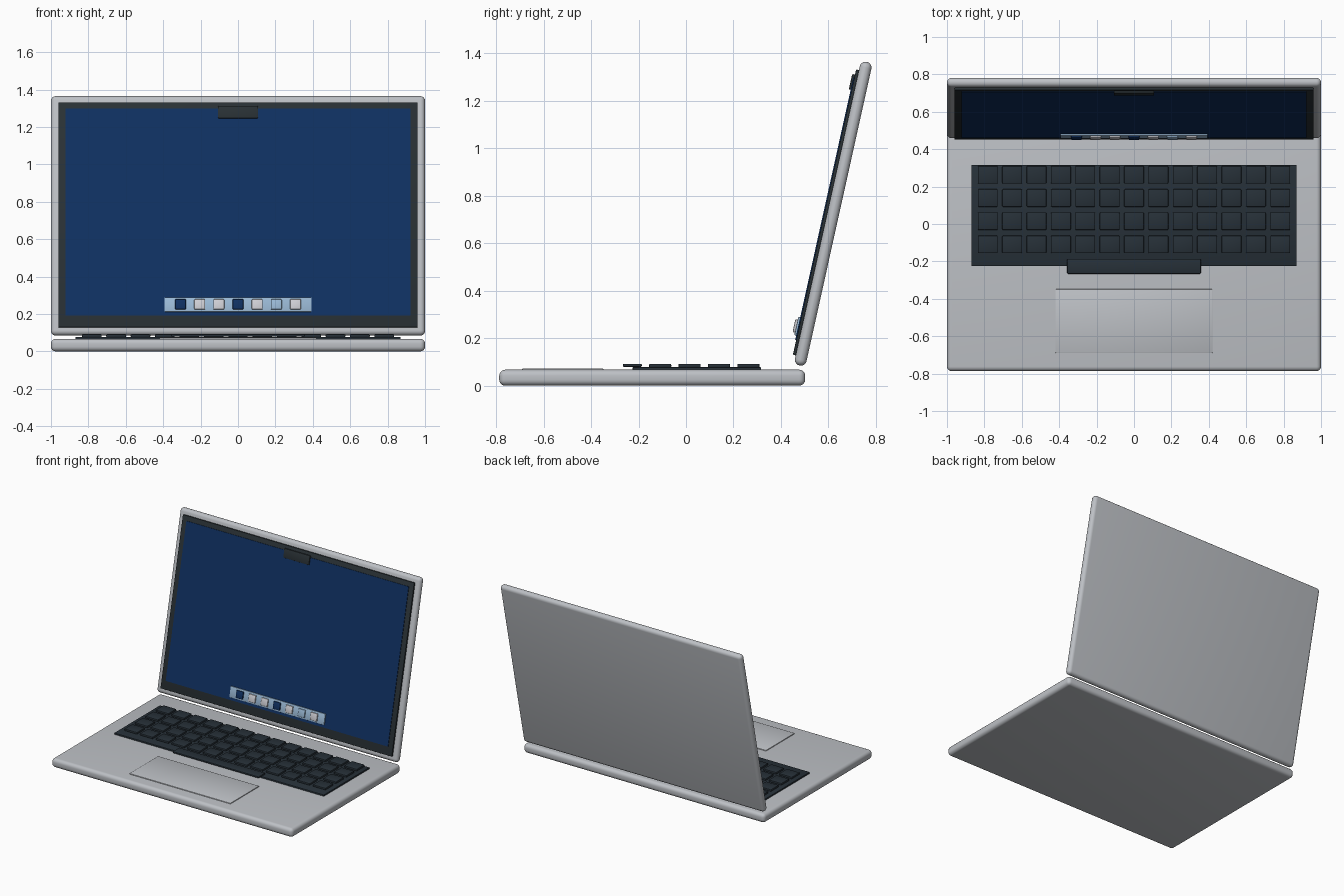
import bpy, math
from mathutils import Matrix

if "Cube" in bpy.data.objects:
    bpy.data.objects.remove(bpy.data.objects["Cube"])


def material(name, rgb):
    m = bpy.data.materials.new(name)
    m.diffuse_color = (*rgb, 1)
    m.use_nodes = True
    m.node_tree.nodes["Principled BSDF"].inputs["Base Color"].default_value = m.diffuse_color
    return m


SILVER = material("silver", (0.51, 0.53, 0.56))
KEYS = material("dark slate", (0.020, 0.030, 0.040))
BEZEL = material("black slate", (0.022, 0.030, 0.035))
NAVY = material("navy blue", (0.005, 0.030, 0.120))
PALE = material("pale blue", (0.32, 0.48, 0.66))
LIGHT = material("light grey", (0.62, 0.62, 0.66))


def box(name, lo, hi, mat, bevel=0.0, segments=2, frame=Matrix()):
    """Box between two corners, with rounded edges, in an optional frame."""
    size = [b - a for a, b in zip(lo, hi)]
    mid = [(a + b) / 2 for a, b in zip(lo, hi)]
    bpy.ops.mesh.primitive_cube_add(size=1)
    ob = bpy.context.object
    ob.name = name
    ob.data.transform(Matrix.Translation(mid) @ Matrix.Diagonal((*size, 1)))
    ob.matrix_world = frame
    ob.data.materials.append(mat)
    if bevel:
        mod = ob.modifiers.new("rounding", 'BEVEL')
        mod.width = bevel
        mod.segments = segments
        bpy.ops.object.modifier_apply(modifier=mod.name)
        bpy.ops.object.shade_smooth_by_angle(angle=math.radians(35))
    return ob


# Base with rounded edges
box("base", (-1, -0.787, 0), (1, 0.502, 0.067), SILVER, 0.025, 5)
box("trackpad", (-0.42, -0.69, 0.06), (0.42, -0.348, 0.073), SILVER, 0.004)

# Keyboard tray and keys
box("keyboard_tray", (-0.87, -0.225, 0.06), (0.87, 0.316, 0.078), KEYS, 0.003)
for row in range(4):
    y = 0.263 - row * 0.124
    for col in range(13):
        x = (col - 6) * 0.1303
        box(f"key_{row}_{col}", (x - 0.053, y - 0.047, 0.076),
            (x + 0.053, y + 0.047, 0.092), KEYS, 0.005)
box("space_bar", (-0.357, -0.266, 0.079), (0.357, -0.186, 0.092), KEYS, 0.005)

# Lid, tilted back; its parts share one frame
TILT = math.radians(12.5)
CZ, HALF = 0.7245, 0.025
LID = Matrix.Translation((0, 0.62, CZ)) @ Matrix.Rotation(-TILT, 4, 'X')
box("lid", (-1, -HALF, -0.655), (1, HALF, 0.655), SILVER, 0.0245, 5, LID)


def on_lid(name, x0, x1, z0, z1, start, depth, mat, bevel=0.0):
    """Plate on the lid front, placed by its front-view heights."""
    v0, v1 = ((z - CZ - (HALF + depth) * math.sin(TILT)) / math.cos(TILT)
              for z in (z0, z1))
    box(name, (x0, -HALF - depth, v0), (x1, -HALF - start, v1),
        mat, bevel, 2, LID)


on_lid("screen_bezel", -0.96, 0.96, 0.13, 1.332, -0.005, 0.012, BEZEL, 0.003)
on_lid("display", -0.922, 0.922, 0.192, 1.298, 0.010, 0.016, NAVY)
on_lid("camera_notch", -0.107, 0.107, 1.248, 1.313, 0.010, 0.024, BEZEL, 0.004)
on_lid("dock_bar", -0.393, 0.393, 0.213, 0.290, 0.014, 0.024, PALE, 0.003)

# Dock icons
for i, mat in enumerate((NAVY, LIGHT, LIGHT, NAVY, LIGHT, PALE, LIGHT)):
    x = (i - 3) * 0.1025
    on_lid(f"dock_icon_{i}", x - 0.029, x + 0.029, 0.226, 0.280,
           0.022, 0.034, mat, 0.004)
